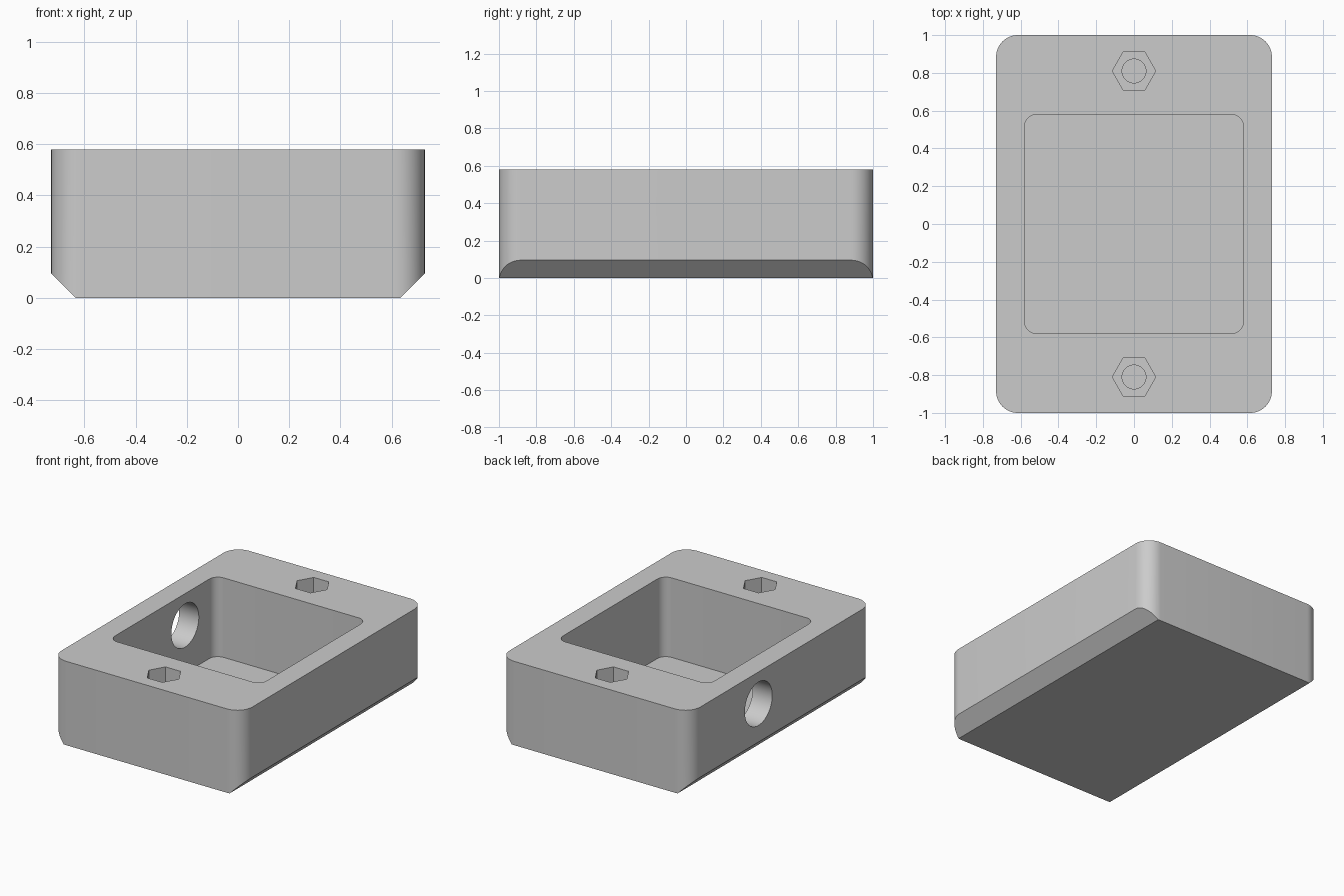
import bpy, bmesh, math
from mathutils import Matrix

if "Cube" in bpy.data.objects:
    bpy.data.objects.remove(bpy.data.objects["Cube"], do_unlink=True)

HEIGHT, HALF_W, HALF_L = 0.58, 0.73, 1.0
FLOOR_Z = 0.03

grey = bpy.data.materials.new("plain grey")
grey.use_nodes = True
colour = (0.6, 0.6, 0.6, 1)
grey.diffuse_color = colour
grey.node_tree.nodes["Principled BSDF"].inputs["Base Color"].default_value = colour


def add_object(name, bm):
    bmesh.ops.recalc_face_normals(bm, faces=bm.faces)
    mesh = bpy.data.meshes.new(name)
    bm.to_mesh(mesh)
    bm.free()
    mesh.materials.append(grey)
    obj = bpy.data.objects.new(name, mesh)
    bpy.context.collection.objects.link(obj)
    return obj


def extrude_outline(name, points, depth):
    """Close an outline of 3D points and sweep it along a vector."""
    bm = bmesh.new()
    face = bm.faces.new([bm.verts.new(p) for p in points])
    swept = bmesh.ops.extrude_face_region(bm, geom=[face])
    verts = [v for v in swept["geom"] if isinstance(v, bmesh.types.BMVert)]
    bmesh.ops.translate(bm, verts=verts, vec=depth)
    return add_object(name, bm)


def rounded_block(name, half_x, half_y, radius, z0, z1, steps=12):
    points = []
    for corner, (sx, sy) in enumerate([(1, 1), (-1, 1), (-1, -1), (1, -1)]):
        for i in range(steps + 1):
            a = math.pi / 2 * (corner + i / steps)
            points.append((sx * (half_x - radius) + radius * math.cos(a),
                           sy * (half_y - radius) + radius * math.sin(a), z0))
    return extrude_outline(name, points, (0, 0, z1 - z0))


def round_cutter(name, sides, radius, length, matrix):
    bm = bmesh.new()
    bmesh.ops.create_cone(bm, cap_ends=True, segments=sides, radius1=radius,
                          radius2=radius, depth=length, matrix=matrix)
    return add_object(name, bm)


def post_cutter(name, sides, radius, y, z0, z1):
    # Turn so that a hexagon points along x
    turn = Matrix.Rotation(math.pi / 2, 4, "Z")
    place = Matrix.Translation((0, y, (z0 + z1) / 2))
    return round_cutter(name, sides, radius, z1 - z0, place @ turn)


# Rounded housing
housing = rounded_block("housing", HALF_W, HALF_L, 0.115, 0, HEIGHT)
cutters = []

# Sloped lower edges along both long sides
for side, s in (("left", 1), ("right", -1)):
    wedge = [(s * (HALF_W - 0.195), -1.2, -0.1), (s * (HALF_W + 0.1), -1.2, 0.195),
             (s * (HALF_W + 0.1), -1.2, -0.1)]
    cutters.append(extrude_outline(side + "_chamfer_cutter", wedge, (0, 2.4, 0)))

# Main compartment
cutters.append(rounded_block("compartment_cutter", 0.58, 0.58, 0.065, FLOOR_Z, 1))

# Hexagonal recesses, each with a screw hole below
for end, y in (("back", 0.81), ("front", -0.81)):
    cutters.append(post_cutter(end + "_screw_cutter", 48, 0.063, y, FLOOR_Z, 0.5))
    cutters.append(post_cutter(end + "_nut_cutter", 6, 0.115, y, 0.35, 1))

# Cable opening through one side wall
cutters.append(round_cutter("cable_cutter", 64, 0.15, 0.5,
                            Matrix.Translation((-0.65, 0.25, 0.36))
                            @ Matrix.Rotation(math.pi / 2, 4, "Y")))

for cutter in cutters:
    cutter.hide_render = True
    cutter.hide_set(True)
    cut = housing.modifiers.new(cutter.name, "BOOLEAN")
    cut.operation = "DIFFERENCE"
    cut.solver = "EXACT"
    cut.object = cutter

# Bake the cuts, then discard the cutters
bpy.context.view_layer.update()
evaluated = housing.evaluated_get(bpy.context.evaluated_depsgraph_get())
finished = bpy.data.meshes.new_from_object(evaluated)
housing.modifiers.clear()
housing.data = finished
for cutter in cutters:
    bpy.data.objects.remove(cutter, do_unlink=True)

bpy.ops.object.select_all(action="DESELECT")
housing.select_set(True)
bpy.context.view_layer.objects.active = housing
bpy.ops.object.shade_smooth_by_angle(angle=math.radians(25))
